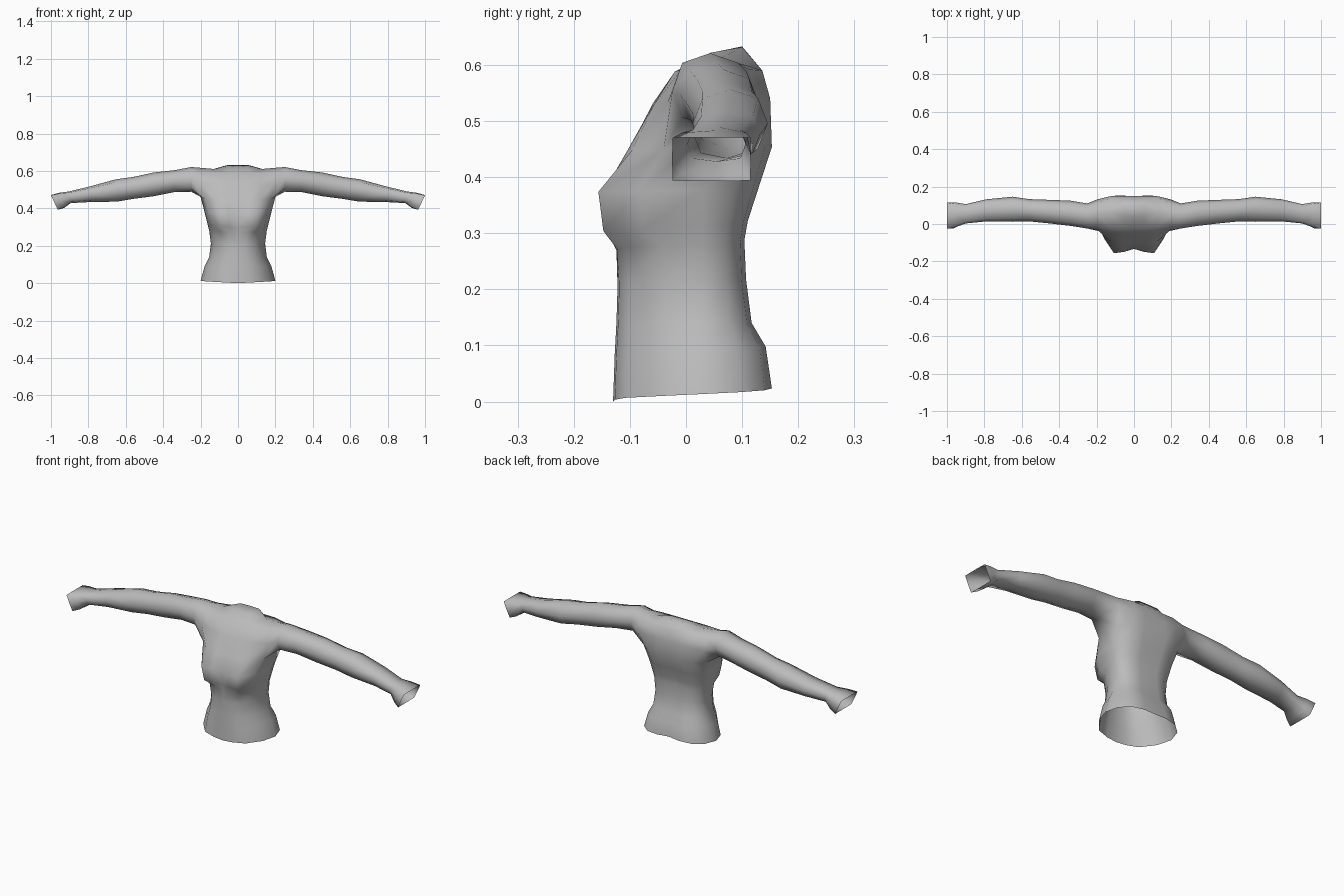
import bpy, bmesh

if "Cube" in bpy.data.objects:
    bpy.data.objects.remove(bpy.data.objects["Cube"])

mat = bpy.data.materials.new("plain_grey")
mat.diffuse_color = (0.5, 0.5, 0.5, 1)
mat.use_nodes = True
mat.node_tree.nodes["Principled BSDF"].inputs["Base Color"].default_value = mat.diffuse_color

bm = bmesh.new()


def V(x, y, z):
    return bm.verts.new((x, y, z))


def bridge(a, b, closed=False):
    """Join two equal rows of vertices with quads."""
    n = len(a)
    for i in range(n if closed else n - 1):
        j = (i + 1) % n
        bm.faces.new((a[i], a[j], b[j], b[i]))


# Torso half rings: columns run from front centre, round the side, to back centre
COL_X = [0, .28, .6, .88, 1, .9, .65, .33, 0]
COL_Y = [1, .98, .86, .45, 0, .55, .9, 1, .95]
BUST = [0, .4, 1, .85, 0, 0, 0, 0, 0]
MID = .03
# front z, back z, half width, front y, back y, bust depth, side lift
ROWS = [(.0, .027, .200, -.130, .153, 0, 0),
        (.085, .100, .178, -.127, .142, 0, 0),
        (.140, .140, .154, -.124, .117, 0, 0),
        (.205, .220, .145, -.122, .107, 0, 0),
        (.270, .290, .154, -.124, .104, .006, 0),
        (.297, .325, .162, -.125, .110, .044, 0),
        (.370, .385, .178, -.133, .130, .046, 0),
        (.445, .455, .203, -.103, .153, .012, .022)]
rings = []
for zf, zb, w, yf, yb, bust, lift in ROWS:
    ring = []
    for i in range(9):
        reach = (MID - yf) if i < 4 else (yb - MID)
        y = MID + (-1 if i < 4 else 1) * reach * COL_Y[i] - bust * BUST[i]
        z = zf + (zb - zf) * i / 8 + (lift if i == 4 else 0)
        ring.append(V(w * COL_X[i], y, z))
    rings.append(ring)
for a, b in zip(rings, rings[1:]):
    bridge(a, b)
armpit = rings[-1]

# Upper chest and upper back, ending on a shared shoulder line
XS = [0, .055, .12]
front1 = [V(x, -.06 + .03 * x, .53) for x in XS] + [V(.195, -.032, .535)]
front2 = [V(x, -.02, .588) for x in XS] + [V(.198, -.008, .592)]
back1 = [V(x, .150, .54) for x in XS] + [V(.195, .132, .53)]
back2 = [V(x, .136, .59) for x in XS] + [V(.198, .112, .592)]
shoulder = [V(.13, .06, .611), V(.2, .05, .617)]
neck_f = [V(0, .042, .621), V(.055, .045, .622)]
neck_b = [V(0, .10, .633), V(.055, .10, .632)]
bridge(armpit[:4], front1)
bridge(front1, front2)
bridge(front2, neck_f + shoulder)
bridge(armpit[:4:-1], back1)
bridge(back1, back2)
bridge(back2, neck_b + shoulder)

# Neck top
bm.faces.new((neck_f[0], neck_f[1], neck_b[1], neck_b[0]))
bm.faces.new((neck_f[1], shoulder[0], neck_b[1]))

# Sleeve: starts at the armhole loop and runs out to an open cuff
prev = [armpit[4], armpit[3], front1[3], front2[3], shoulder[1],
        back2[3], back1[3], armpit[5]]
# x, front y, back y, bottom z, top z, squareness, slant of the ring
SLEEVE = [(.25, -.024, .110, .489, .621, .74, 0),
          (.34, -.010, .125, .487, .604, .74, 0),
          (.45, .003, .129, .465, .592, .74, 0),
          (.56, .014, .133, .451, .568, .74, 0),
          (.65, .012, .146, .436, .556, .74, 0),
          (.79, .014, .132, .434, .518, .78, 0),
          (.90, .003, .106, .428, .490, .82, .005),
          (.945, -.014, .114, .402, .483, .9, .015),
          (.982, -.025, .116, .393, .471, .98, .018)]
for x, y0, y1, z0, z1, s, slant in SLEEVE:
    cy, cz, ry, rz = (y0 + y1) / 2, (z0 + z1) / 2, (y1 - y0) / 2, (z1 - z0) / 2
    octagon = [(0, -1), (-s, -s), (-1, 0), (-s, s), (0, 1), (s, s), (1, 0), (s, -s)]
    ring = [V(x + slant * v, cy + ry * u, cz + rz * v) for u, v in octagon]
    bridge(prev, ring, closed=True)
    prev = ring

bmesh.ops.recalc_face_normals(bm, faces=bm.faces)
for f in bm.faces:
    f.smooth = True
me = bpy.data.meshes.new("shirt_torso")
bm.to_mesh(me)
bm.free()
me.materials.append(mat)
shirt = bpy.data.objects.new("shirt_torso", me)
bpy.context.collection.objects.link(shirt)

# Mirror the half across the centre
mirror = shirt.modifiers.new("mirror", 'MIRROR')
mirror.use_clip = True
mirror.merge_threshold = .001
